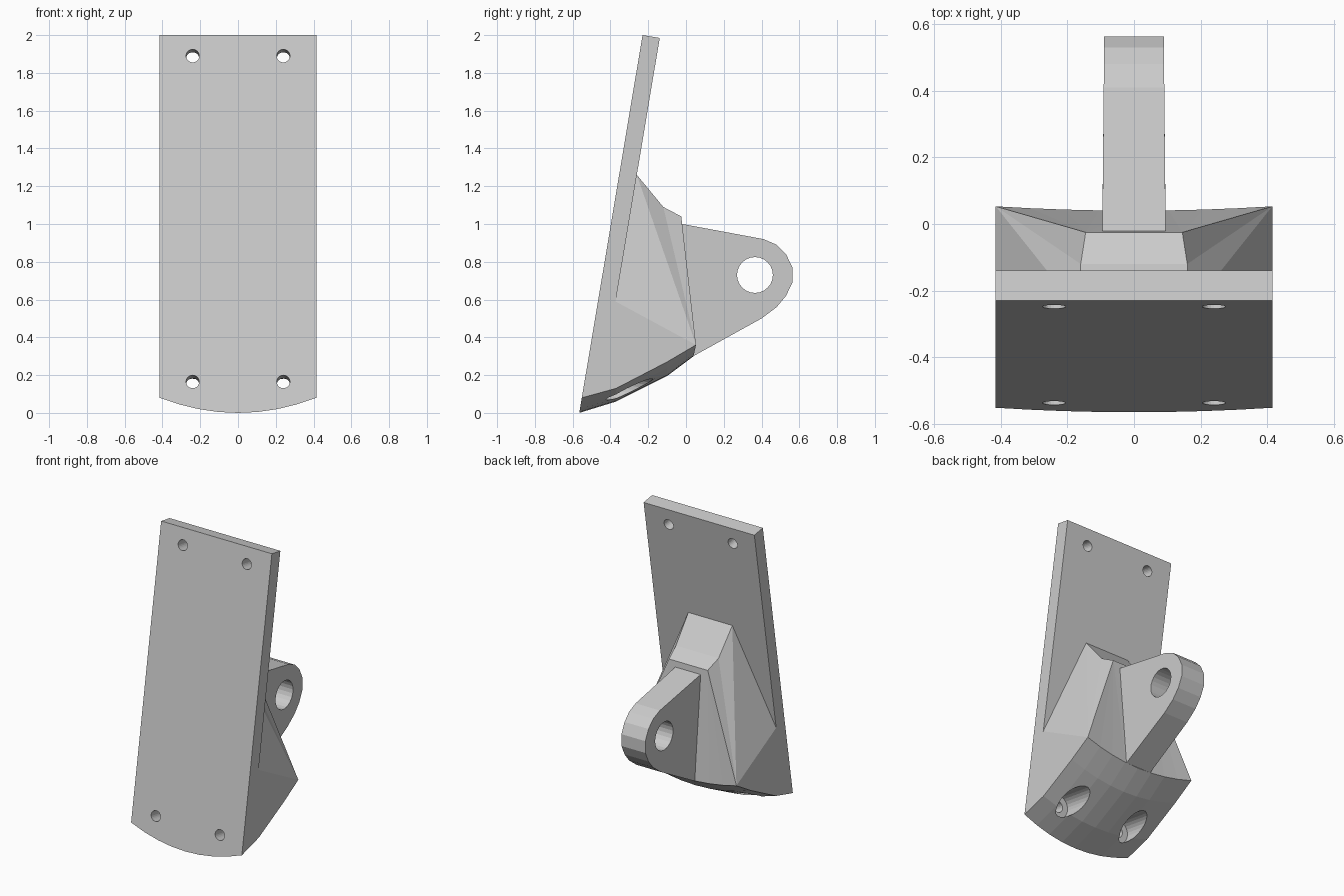
import bpy, bmesh
from mathutils import Vector, Matrix

cube = bpy.data.objects.get("Cube")
if cube:
    bpy.data.objects.remove(cube, do_unlink=True)

grey = bpy.data.materials.new("light_grey")
grey.use_nodes = True
GREY = (0.6, 0.6, 0.6, 1)
grey.diffuse_color = GREY
grey.node_tree.nodes["Principled BSDF"].inputs["Base Color"].default_value = GREY

HALF = 0.415                                  # half width of the plate
SLOPE = 0.1675                                # backward lean of the plate
NORMAL = Vector((0, 1, -SLOPE)).normalized()  # points out of the plate's back


def front_y(z):
    return -0.565 + SLOPE * z


def back_y(z):
    return front_y(z) + 0.0935


def finish(bm, name):
    bmesh.ops.recalc_face_normals(bm, faces=bm.faces)
    mesh = bpy.data.meshes.new(name)
    bm.to_mesh(mesh)
    bm.free()
    mesh.materials.append(grey)
    obj = bpy.data.objects.new(name, mesh)
    bpy.context.collection.objects.link(obj)
    return obj


def drill(target, start, direction, length, radius, sides=24):
    """Cut a round hole that begins at start and runs along direction."""
    bm = bmesh.new()
    place = Matrix.Translation(start + direction * length / 2)
    turn = direction.to_track_quat('Z', 'Y').to_matrix().to_4x4()
    bmesh.ops.create_cone(bm, cap_ends=True, segments=sides, radius1=radius,
                          radius2=radius, depth=length, matrix=place @ turn)
    cutter = finish(bm, "hole_cutter")
    cutter.hide_render = True
    mod = target.modifiers.new("hole", 'BOOLEAN')
    mod.operation = 'DIFFERENCE'
    mod.solver = 'EXACT'
    mod.object = cutter
    bpy.context.view_layer.objects.active = target
    with bpy.context.temp_override(object=target, active_object=target):
        bpy.ops.object.modifier_apply(modifier=mod.name)
    bpy.data.objects.remove(cutter, do_unlink=True)


# Leaning plate with the faceted bracket body, one closed shell
bm = bmesh.new()
COLS = 8
# rows of the curved underside: y, z on the centre line, rise at the edges
rows = [(None, 0.0, 0.08), (-0.37, 0.06, 0.07), (-0.1, 0.195, 0.075), (0.04, 0.3, 0.06)]
grid = []
for y, z, rise in rows:
    line = []
    for i in range(COLS + 1):
        t = 2 * i / COLS - 1
        h = z + rise * t * t
        yy = front_y(h) if y is None else y + (0.013 * t * t if y > 0 else 0)
        line.append(bm.verts.new((HALF * t, yy, h)))
    grid.append(line)


def pair(x, y, z):
    return [bm.verts.new((s * x, y, z)) for s in (-1, 1)]


top_front = pair(HALF, front_y(2.0), 2.0)
top_back = pair(HALF, back_y(1.985), 1.985)
shoulder = pair(HALF, back_y(0.59), 0.59)
crest = pair(0.165, back_y(1.26), 1.26)
bend = pair(0.16, -0.12, 1.09)
brow = pair(0.145, -0.025, 1.04)

for a, b in zip(grid, grid[1:]):              # underside
    for i in range(COLS):
        bm.faces.new((a[i], a[i + 1], b[i + 1], b[i]))
bm.faces.new(grid[0] + top_front[::-1])       # plate front
bm.faces.new(top_front + top_back[::-1])      # plate top
bm.faces.new((top_back[0], shoulder[0], crest[0], crest[1], shoulder[1], top_back[1]))
for upper, lower in ((crest, bend), (bend, brow)):
    bm.faces.new(upper + lower[::-1])
rim = grid[-1]
mid = COLS // 2
for s, end in ((0, 0), (1, COLS)):            # flanks fan out from the rear corners
    bm.faces.new([r[end] for r in grid] + [shoulder[s], top_back[s], top_front[s]])
    ridge = (shoulder[s], crest[s], bend[s], brow[s])
    for a, b in zip(ridge, ridge[1:]):
        bm.faces.new((a, b, rim[end]))
    for i in range(mid):
        k = i + s * mid
        bm.faces.new((brow[s], rim[k], rim[k + 1]))
bm.faces.new((brow[0], brow[1], rim[mid]))
body = finish(bm, "plate_and_body")

# Screw holes, the lower pair with wide access bores from behind
for x in (-0.24, 0.24):
    for z in (0.165, 1.89):
        face = Vector((x, front_y(z), z))
        drill(body, face - NORMAL * 0.05, NORMAL, 0.25, 0.035)
        if z < 1:
            drill(body, face + NORMAL * 0.1, NORMAL, 0.7, 0.075)

# Rounded lug with a cross hole
outline = [(-0.1, 1.0), (-0.02, 1.0), (0.41, 0.92), (0.48, 0.89), (0.53, 0.84),
           (0.563, 0.77), (0.563, 0.69), (0.53, 0.62), (0.48, 0.56), (0.4, 0.5),
           (0.042, 0.302), (-0.1, 0.45)]
bm = bmesh.new()
sides = [[bm.verts.new((s * (0.095 - 0.01 * max(y, 0)), y, z)) for y, z in outline]
         for s in (-1, 1)]
for ring in sides:
    bm.faces.new(ring)
for i in range(len(outline)):
    j = (i + 1) % len(outline)
    bm.faces.new((sides[0][i], sides[0][j], sides[1][j], sides[1][i]))
lug = finish(bm, "lug")
drill(lug, Vector((-0.3, 0.365, 0.73)), Vector((1, 0, 0)), 0.6, 0.095)
